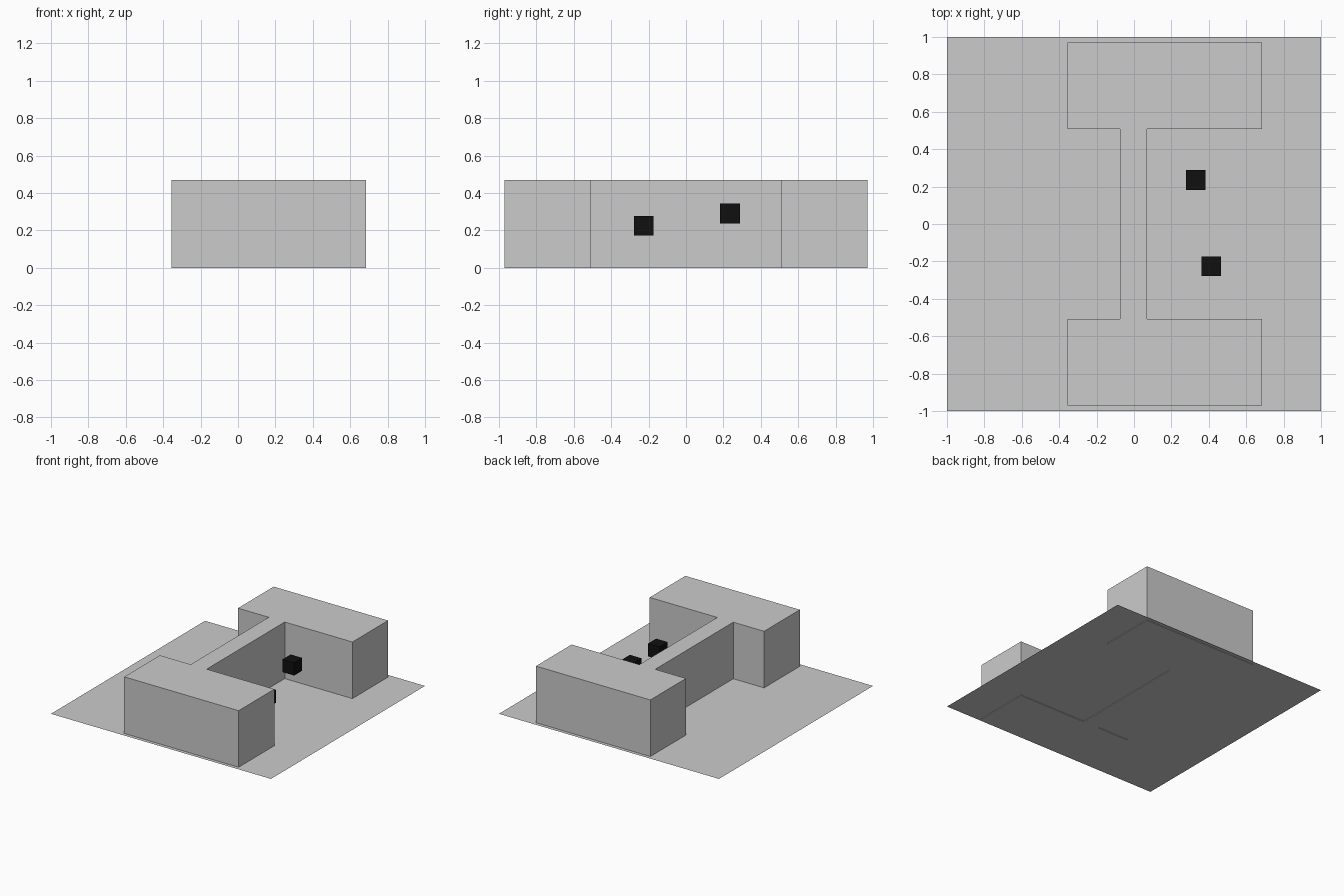
import bpy, bmesh

if "Cube" in bpy.data.objects:
    bpy.data.objects.remove(bpy.data.objects["Cube"])


def finish(bm, name):
    bmesh.ops.recalc_face_normals(bm, faces=bm.faces)
    mesh = bpy.data.meshes.new(name)
    bm.to_mesh(mesh)
    bm.free()
    obj = bpy.data.objects.new(name, mesh)
    bpy.context.collection.objects.link(obj)
    return obj


# Flat site plane, just above the underside of the building
bpy.ops.mesh.primitive_plane_add(size=2, location=(0, 0, 0.005))
bpy.context.object.name = "site_plane"

# H-shaped building: half outline mirrored front to back, then extruded
half = [(0.685, 0.97), (-0.355, 0.97), (-0.355, 0.507), (-0.075, 0.507)]
right = [(0.07, 0.507), (0.685, 0.507)]
outline = (half + [(x, -y) for x, y in reversed(half)]
           + [(x, -y) for x, y in reversed(right)] + right)
bm = bmesh.new()
base = bm.faces.new([bm.verts.new((x, y, 0)) for x, y in outline])
top = bmesh.ops.extrude_face_region(bm, geom=[base], use_keep_orig=True)["geom"]
bmesh.ops.translate(bm, vec=(0, 0, 0.47),
                    verts=[v for v in top if isinstance(v, bmesh.types.BMVert)])
finish(bm, "building")

# Two small black cubes floating in the open courtyard
black = bpy.data.materials.new("black")
black.diffuse_color = (0.005, 0.005, 0.005, 1)
black.use_nodes = True
black.node_tree.nodes["Principled BSDF"].inputs["Base Color"].default_value = black.diffuse_color
for name, loc in (("back_cube", (0.33, 0.235, 0.29)),
                  ("front_cube", (0.413, -0.225, 0.225))):
    bpy.ops.mesh.primitive_cube_add(size=0.105, location=loc)
    cube = bpy.context.object
    cube.name = name
    cube.data.materials.append(black)
